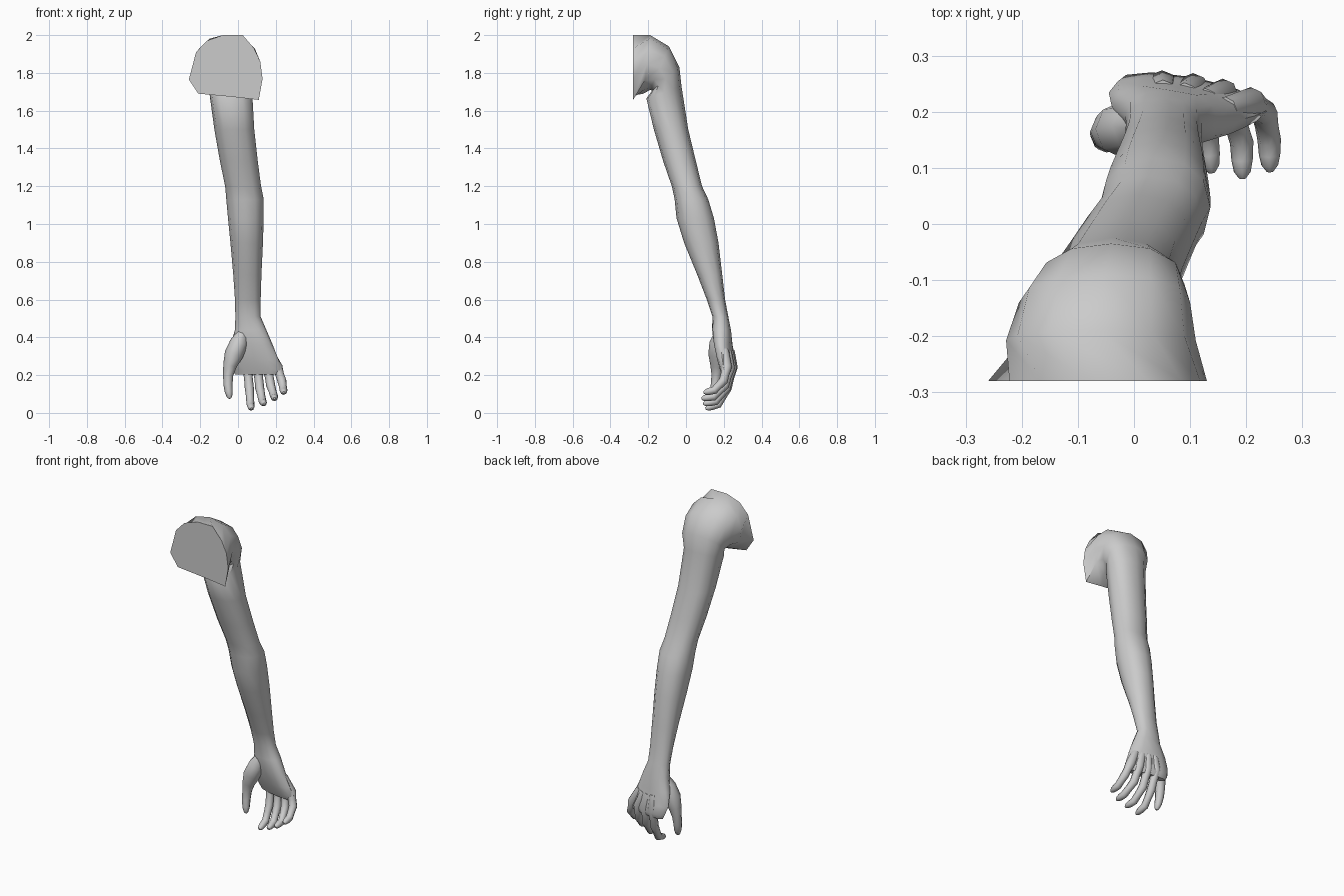
import bpy, bmesh
from math import sin, cos, pi, radians, copysign
from mathutils import Vector

if "Cube" in bpy.data.objects:
    bpy.data.objects.remove(bpy.data.objects["Cube"])

def loft(name, rings):
    """Skin a list of equal-length vertex rings and cap both ends."""
    bm = bmesh.new()
    vs = [[bm.verts.new(p) for p in r] for r in rings]
    n = len(vs[0])
    for a, b in zip(vs, vs[1:]):
        for i in range(n):
            j = (i + 1) % n
            bm.faces.new((a[i], a[j], b[j], b[i]))
    bm.faces.new(vs[0])
    bm.faces.new(vs[-1])
    bmesh.ops.recalc_face_normals(bm, faces=bm.faces)
    me = bpy.data.meshes.new(name)
    bm.to_mesh(me)
    bm.free()
    ob = bpy.data.objects.new(name, me)
    bpy.context.collection.objects.link(ob)
    bpy.ops.object.select_all(action='DESELECT')
    ob.select_set(True)
    bpy.context.view_layer.objects.active = ob
    bpy.ops.object.shade_smooth_by_angle(angle=radians(50))
    return ob

def section(x0, x1, ya, za, yb, zb, shear=0.0):
    """Rounded ring spanning x0..x1 and running from inner point a to outer point b."""
    pts = []
    for i in range(12):
        c, s = cos(i * pi / 6), sin(i * pi / 6)
        c, s = copysign(abs(c) ** 0.9, c), copysign(abs(s) ** 0.9, s)
        t = (s + 1) / 2
        dx = (x1 - x0) / 2 * c
        pts.append(Vector(((x0 + x1) / 2 + dx, ya + (yb - ya) * t + shear * dx,
                           za + (zb - za) * t)))
    return pts

def tube(name, path, sides=8):
    """Tapered tube through (x, y, z, radius) points."""
    ps = [Vector(p[:3]) for p in path]
    rings = []
    for i, p in enumerate(ps):
        d = (ps[min(i + 1, len(ps) - 1)] - ps[max(i - 1, 0)]).normalized()
        u = (Vector((1, 0, 0)) - d * d.x).normalized()
        v = d.cross(u)
        rings.append([p + path[i][3] * (u * cos(2 * pi * k / sides) + v * sin(2 * pi * k / sides))
                      for k in range(sides)])
    return loft(name, rings)

# Shoulder cut outline (x, z), flat at the front
cut = [(.13, 1.77), (.118, 1.86), (.085, 1.93), (.025, 2.0), (-.08, 2.0), (-.165, 1.97),
       (-.222, 1.91), (-.26, 1.765), (-.21, 1.69), (-.1, 1.68), (.0, 1.67), (.11, 1.657)]
rings = [[Vector((x, -.28, z)) for x, z in cut]]

# Shoulder dome turning down to the upper arm
rings += [section(*r) for r in [
    (-.228, .11, -.225, 1.69, -.19, 2.0),
    (-.205, .1, -.19, 1.71, -.09, 1.94),
    (-.172, .09, -.18, 1.705, -.035, 1.83),
    (-.152, .075, -.21, 1.665, -.024, 1.73),
]]

# Upper arm, elbow, forearm, wrist and palm: (z, x0, x1, y0, y1, shear)
for z, x0, x1, y0, y1, sh in [
    (1.5, -.125, .086, -.17, .012, 0), (1.33, -.095, .105, -.12, .053, 0),
    (1.2, -.068, .122, -.075, .085, 0), (1.13, -.062, .136, -.06, .118, 0),
    (1.03, -.053, .136, -.05, .148, 0), (.9, -.04, .132, -.01, .172, 0),
    (.73, -.025, .124, .06, .192, 0), (.6, -.016, .12, .11, .207, 0),
    (.51, -.014, .12, .14, .224, 0), (.44, -.016, .15, .138, .238, -.05),
    (.36, -.04, .184, .15, .245, -.12), (.28, -.045, .215, .172, .255, -.16),
    (.23, -.03, .236, .188, .262, -.18), (.203, -.015, .225, .2, .25, -.18),
]:
    rings.append(section(x0, x1, y0, z, y1, z, sh))
loft("arm_and_palm", rings)

# Four curled fingers: base, knuckle, two joints, tip
fingers = {
    "index_finger": [(.05, .245, .24), (.06, .218, .13), (.066, .17, .045), (.07, .115, .026)],
    "middle_finger": [(.105, .24, .235), (.115, .212, .13), (.13, .155, .06), (.137, .103, .05)],
    "ring_finger": [(.158, .23, .235), (.173, .205, .145), (.192, .145, .085), (.193, .093, .078)],
    "little_finger": [(.208, .215, .24), (.232, .198, .17), (.241, .15, .12), (.242, .105, .11)],
}
for name, (k, a, b, t) in fingers.items():
    K, A, B, T = map(Vector, (k, a, b, t))
    root = K + Vector(((.055 - K.x) * .3, -.012, .09))
    stations = [(root, .024), (K, .029), (K.lerp(A, .5), .023), (A, .024),
                (A.lerp(B, .5), .021), (B, .021), (B.lerp(T, .6), .019), (T, .015),
                (T + (T - B).normalized() * .012, .006)]
    tube(name, [(*p, r) for p, r in stations])

# Thumb with a fleshy base merging into the palm
tube("thumb", [(.03, .185, .43, .03), (.005, .172, .37, .048), (-.022, .168, .31, .05),
               (-.043, .165, .25, .036), (-.052, .162, .2, .027), (-.053, .155, .15, .024),
               (-.049, .148, .11, .021), (-.045, .142, .085, .014), (-.044, .14, .076, .006)])
